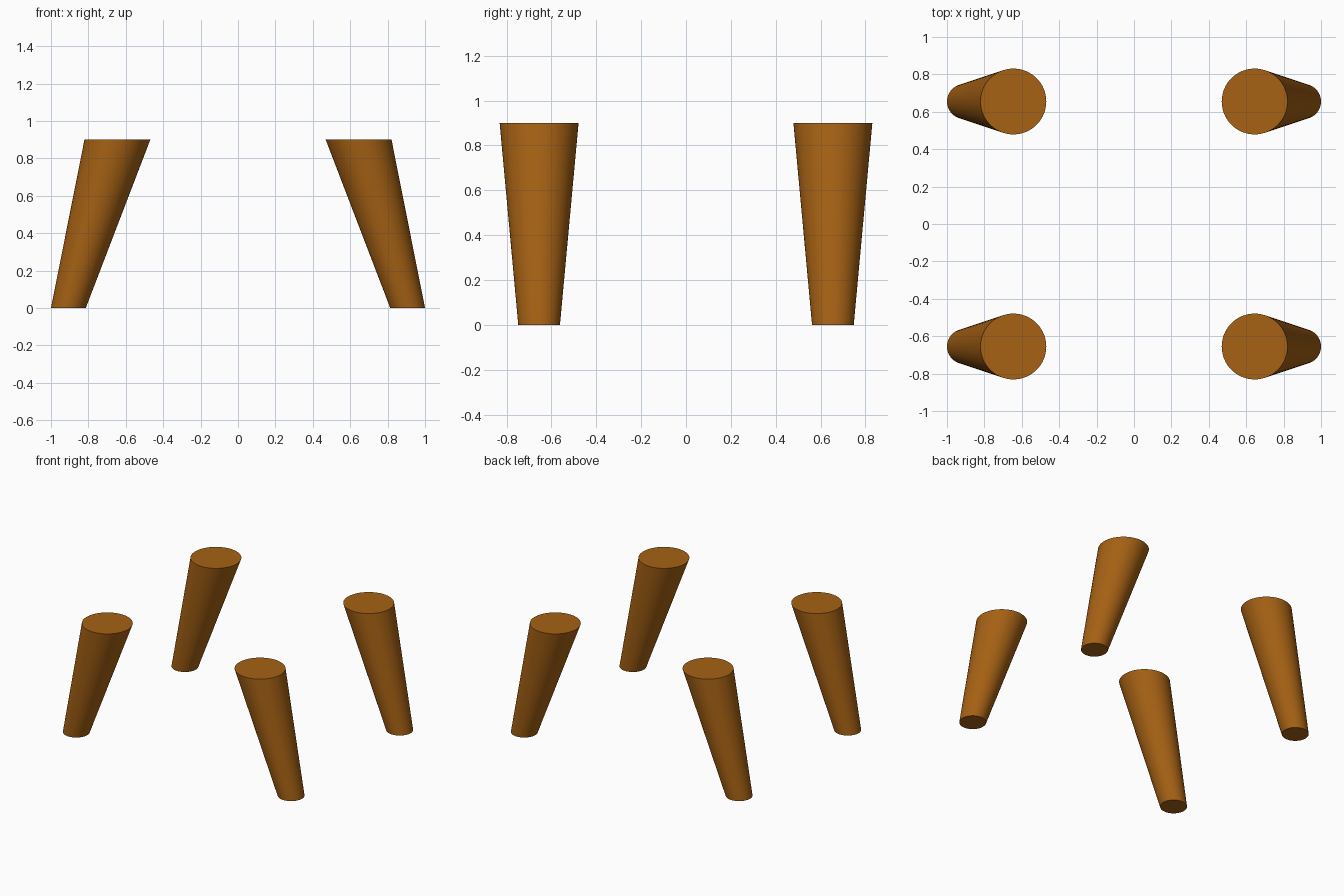
import bpy, bmesh
from mathutils import Matrix

if "Cube" in bpy.data.objects:
    bpy.data.objects.remove(bpy.data.objects["Cube"])

HEIGHT = 0.9
TOP_R, FOOT_R = 0.176, 0.093
TOP_X, FOOT_X, LEG_Y = 0.645, 0.907, 0.655

wood = bpy.data.materials.new("brown_wood")
wood.diffuse_color = (0.38, 0.12, 0.007, 1)
wood.use_nodes = True
wood.node_tree.nodes["Principled BSDF"].inputs["Base Color"].default_value = wood.diffuse_color


def splayed_leg(name, sx, sy):
    """Tapered round leg, sheared outwards so both ends stay level."""
    bm = bmesh.new()
    bmesh.ops.create_cone(bm, cap_ends=True, segments=64, radius1=FOOT_R,
                          radius2=TOP_R, depth=HEIGHT,
                          matrix=Matrix.Translation((0, 0, HEIGHT / 2)))
    for v in bm.verts:
        t = v.co.z / HEIGHT
        v.co.x += sx * (FOOT_X + (TOP_X - FOOT_X) * t)
        v.co.y += sy * LEG_Y
    mesh = bpy.data.meshes.new(name)
    bm.to_mesh(mesh)
    bm.free()
    mesh.materials.append(wood)
    leg = bpy.data.objects.new(name, mesh)
    bpy.context.collection.objects.link(leg)
    # Smooth sides, crisp end caps
    bpy.ops.object.select_all(action='DESELECT')
    leg.select_set(True)
    bpy.context.view_layer.objects.active = leg
    bpy.ops.object.shade_smooth_by_angle()


# Four legs, one per corner
for side, sx in (("left", -1), ("right", 1)):
    for end, sy in (("front", -1), ("back", 1)):
        splayed_leg(f"{end}_{side}_leg", sx, sy)
